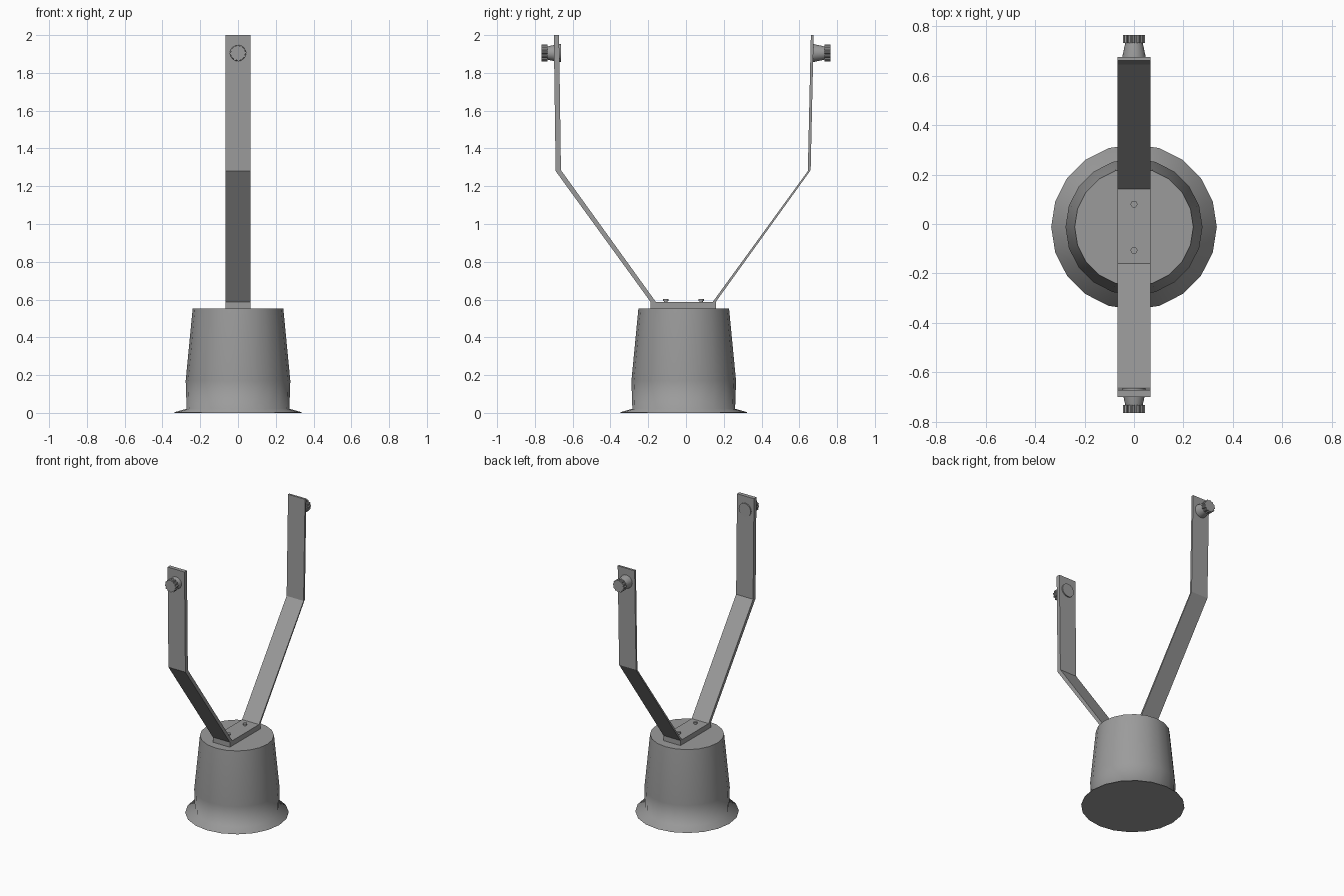
import bpy, bmesh, math

cube = bpy.data.objects.get("Cube")
if cube:
    bpy.data.objects.remove(cube)

grey = bpy.data.materials.new("mid grey")
grey.use_nodes = True
colour = (0.33, 0.33, 0.33, 1)
grey.diffuse_color = colour
grey.node_tree.nodes["Principled BSDF"].inputs["Base Color"].default_value = colour

CY = -0.012      # y of the base axis
HALF = 0.067     # half width of the strap


def finish(name, bm, smooth=None):
    bmesh.ops.recalc_face_normals(bm, faces=bm.faces)
    mesh = bpy.data.meshes.new(name)
    bm.to_mesh(mesh)
    bm.free()
    mesh.materials.append(grey)
    ob = bpy.data.objects.new(name, mesh)
    bpy.context.collection.objects.link(ob)
    if smooth:
        bpy.ops.object.select_all(action='DESELECT')
        ob.select_set(True)
        bpy.context.view_layer.objects.active = ob
        bpy.ops.object.shade_smooth_by_angle(angle=math.radians(smooth))
    return ob


def lathe(name, profile, sides, place, smooth=None, notch=0.0):
    """Closed stack of rings; place maps (u, v, along) to a point."""
    bm = bmesh.new()
    rings = []
    for r, h in profile:
        ring = []
        for i in range(sides):
            a = math.tau * i / sides
            rr = r * (1 - notch if i % 4 > 1 else 1)
            ring.append(bm.verts.new(place(rr * math.cos(a), rr * math.sin(a), h)))
        rings.append(ring)
    for low, high in zip(rings, rings[1:]):
        for i in range(sides):
            j = (i + 1) % sides
            bm.faces.new((low[i], low[j], high[j], high[i]))
    bm.faces.new(rings[0])
    bm.faces.new(rings[-1])
    return finish(name, bm, smooth)


def strap(name, outline):
    """Extrude a (y, z) outline across the strap width."""
    bm = bmesh.new()
    face = bm.faces.new([bm.verts.new((-HALF, y, z)) for y, z in outline])
    new = bmesh.ops.extrude_face_region(bm, geom=[face])["geom"]
    verts = [v for v in new if isinstance(v, bmesh.types.BMVert)]
    bmesh.ops.translate(bm, verts=verts, vec=(2 * HALF, 0, 0))
    return finish(name, bm)


# Tapered base with a flared foot
lathe("base", [(0.335, 0), (0.335, 0.004), (0.272, 0.022), (0.277, 0.17), (0.24, 0.552)],
      20, lambda u, v, h: (u, CY + v, h), smooth=80)

# Mounting plate and its two screws
strap("mounting_plate", [(-0.188, 0.55), (0.158, 0.55), (0.158, 0.588), (-0.188, 0.588)])
for name, y in (("front_screw", -0.107), ("back_screw", 0.08)):
    lathe(name, [(0.009, 0.58), (0.009, 0.593), (0.014, 0.593), (0.014, 0.603)],
          12, lambda u, v, h: (u, y + v, h), smooth=40)

# Bent arms
strap("front_arm", [(-0.16, 0.588), (-0.662, 1.285), (-0.672, 2), (-0.70, 2),
                    (-0.69, 1.28), (-0.188, 0.588)])
strap("back_arm", [(0.142, 0.588), (0.645, 1.28), (0.661, 2), (0.676, 2),
                   (0.66, 1.285), (0.158, 0.588)])

# Knobs: tapered neck and notched grip on the outer face of each arm
for label, side, inner in (("front", -1, 0.663), ("back", 1, 0.668)):
    def place(u, v, h):
        return (u, side * h, 1.905 + v)
    lathe(label + "_knob_neck", [(0.047, inner), (0.047, 0.678), (0.034, 0.738)],
          24, place, smooth=40)
    lathe(label + "_knob_grip", [(0.044, 0.733), (0.044, 0.764)], 48, place, notch=0.12)
